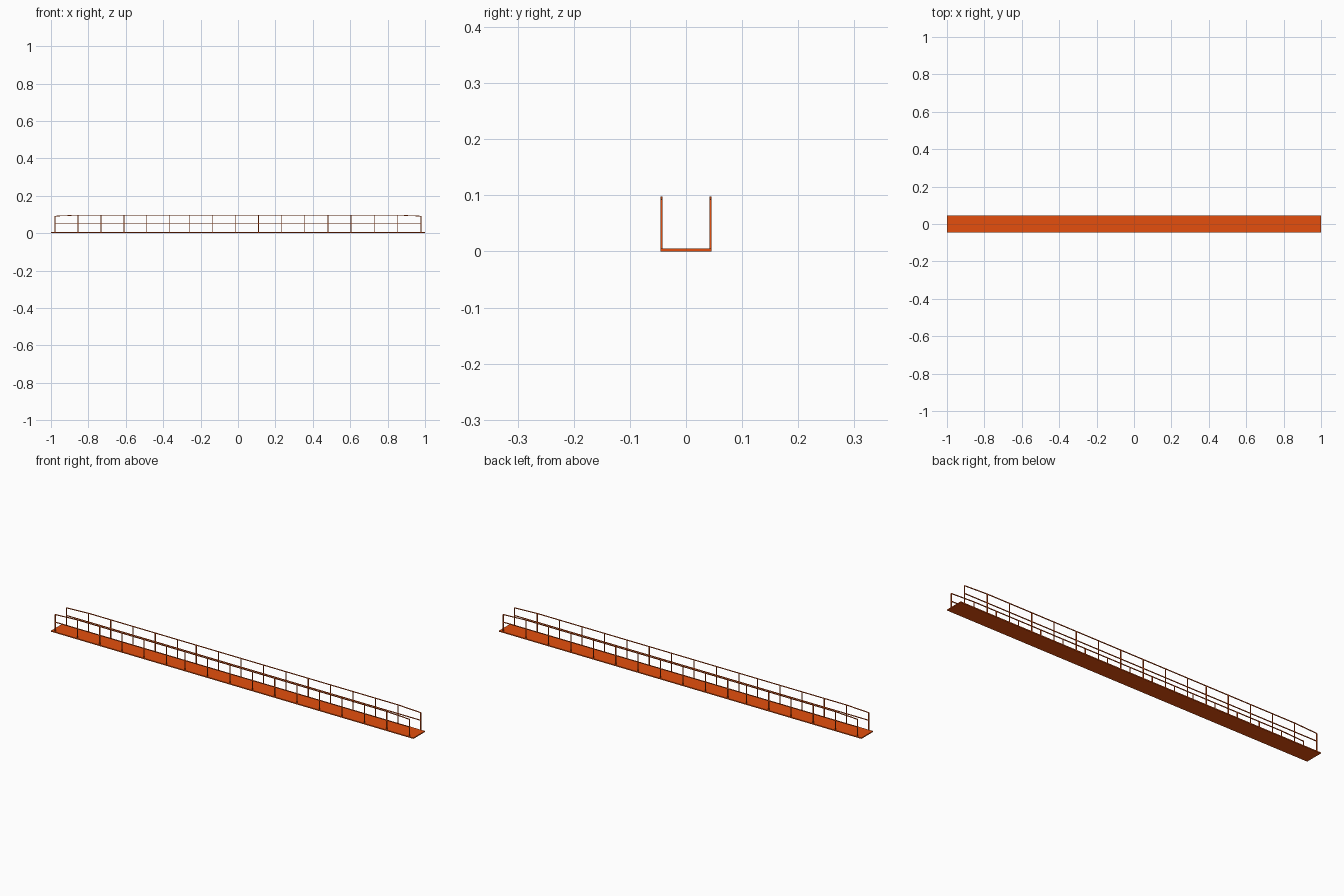
import bpy, bmesh
from mathutils import Vector

if "Cube" in bpy.data.objects:
    bpy.data.objects.remove(bpy.data.objects["Cube"])

paint = bpy.data.materials.new("orange_paint")
paint.diffuse_color = (0.78, 0.078, 0.004, 1)
paint.use_nodes = True
paint.node_tree.nodes["Principled BSDF"].inputs["Base Color"].default_value = paint.diffuse_color

SIDE_Y = 0.0436      # centre line of each railing
TOP, END_TOP, MID = 0.0965, 0.091, 0.053
T = 0.0036           # bar thickness

# Post positions: even bays with one short bay left of centre
posts = ([-0.978 + 0.1227 * i for i in range(6)]
         + [-0.261 + 0.1232 * i for i in range(3)]
         + [0.110 + 0.1236 * i for i in range(7)] + [0.978])


def finish(name, bm):
    bmesh.ops.recalc_face_normals(bm, faces=bm.faces)
    mesh = bpy.data.meshes.new(name)
    bm.to_mesh(mesh)
    bm.free()
    obj = bpy.data.objects.new(name, mesh)
    mesh.materials.append(paint)
    bpy.context.collection.objects.link(obj)
    return obj


def box(name, lo, hi):
    bm = bmesh.new()
    bmesh.ops.create_cube(bm, size=1)
    lo, hi = Vector(lo), Vector(hi)
    for v in bm.verts:
        v.co = (lo + hi) / 2 + v.co * (hi - lo)
    return finish(name, bm)


def rail(name, y, points):
    """Square bar following a list of (x, z) points."""
    bm = bmesh.new()
    h = T / 2
    rings = [[bm.verts.new((x, y + a * h, z + b * h))
              for a, b in ((-1, -1), (1, -1), (1, 1), (-1, 1))] for x, z in points]
    for r, s in zip(rings, rings[1:]):
        for i in range(4):
            j = (i + 1) % 4
            bm.faces.new((r[i], r[j], s[j], s[i]))
    bm.faces.new(rings[0])
    bm.faces.new(rings[-1])
    return finish(name, bm)


# Walkway deck
box("deck", (-1, -0.0455, 0), (1, 0.0455, 0.005))

# Railings on both sides
for side, y in (("front", -SIDE_Y), ("back", SIDE_Y)):
    a, b = posts[0], posts[-1]
    rail(side + "_handrail", y, [(a, END_TOP), (posts[1], TOP), (posts[-2], TOP), (b, END_TOP)])
    rail(side + "_mid_rail", y, [(a, MID), (b, MID)])
    for i, x in enumerate(posts):
        top = END_TOP if i in (0, len(posts) - 1) else TOP
        box(f"{side}_post_{i + 1}", (x - T / 2, y - T / 2, 0.004), (x + T / 2, y + T / 2, top))
